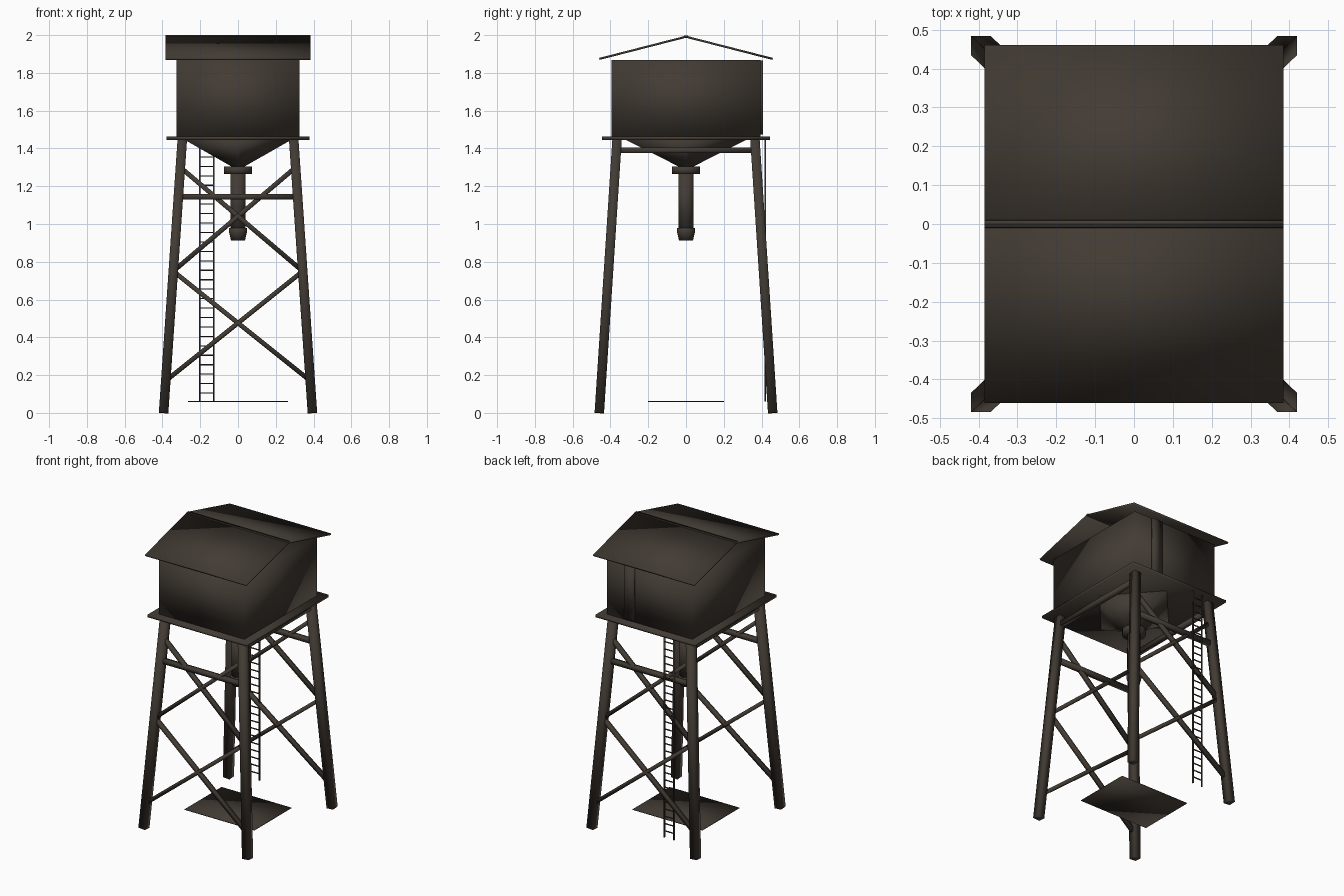
import bpy, bmesh, math
from mathutils import Vector, Matrix

if "Cube" in bpy.data.objects:
    bpy.data.objects.remove(bpy.data.objects["Cube"])

wood = bpy.data.materials.new("dark_brown_wood")
wood.diffuse_color = (0.055, 0.044, 0.034, 1)
wood.use_nodes = True
wood.node_tree.nodes["Principled BSDF"].inputs["Base Color"].default_value = wood.diffuse_color


def finish(name, bm):
    """Turn a bmesh into a named, smooth shaded object."""
    bmesh.ops.recalc_face_normals(bm, faces=bm.faces)
    for f in bm.faces:
        f.smooth = True
    me = bpy.data.meshes.new(name)
    bm.to_mesh(me)
    bm.free()
    me.materials.append(wood)
    ob = bpy.data.objects.new(name, me)
    bpy.context.collection.objects.link(ob)
    return ob


def box(name, lo, hi):
    lo, hi = Vector(lo), Vector(hi)
    bm = bmesh.new()
    bmesh.ops.create_cube(bm, size=1, matrix=Matrix.Translation((lo + hi) / 2)
                          @ Matrix.Diagonal((*(hi - lo), 1)))
    return finish(name, bm)


def beam(name, a, b, w, h, side=(1, 0, 0)):
    """Box from a to b; w is its size along side, h across it."""
    a, b = Vector(a), Vector(b)
    z = (b - a).normalized()
    x = Vector(side)
    x = (x - z * x.dot(z)).normalized()
    y = z.cross(x)
    rot = Matrix((x, y, z)).transposed().to_4x4()
    bm = bmesh.new()
    bmesh.ops.create_cube(bm, size=1, matrix=Matrix.Translation((a + b) / 2) @ rot
                          @ Matrix.Diagonal((w, h, (b - a).length, 1)))
    return finish(name, bm)


def lathe(name, rings, n, scale_y=1):
    """Stack of (radius, z) rings with capped ends."""
    bm = bmesh.new()
    loops = [[bm.verts.new((r * math.cos(2 * math.pi * i / n),
                            r * scale_y * math.sin(2 * math.pi * i / n), z))
              for i in range(n)] for r, z in rings]
    for a, b in zip(loops, loops[1:]):
        for i in range(n):
            j = (i + 1) % n
            bm.faces.new((a[i], a[j], b[j], b[i]))
    bm.faces.new(loops[0])
    bm.faces.new(loops[-1])
    return finish(name, bm)


def leg_point(sx, sy, z):
    """Centre of a splayed leg at height z."""
    t = z / 1.447
    return Vector((sx * (0.394 - 0.099 * t), sy * (0.459 - 0.094 * t), z))


# Tank, platform and roof slabs
box("tank", (-0.325, -0.395, 1.46), (0.325, 0.395, 1.867))
box("platform", (-0.378, -0.445, 1.446), (0.378, 0.445, 1.462))
for s, n in ((-1, "front"), (1, "back")):
    beam(n + "_roof", (0, s * 0.459, 1.874), (0, -s * 0.010, 1.994), 0.77, 0.011)

# Hatch strip on the back of the tank
box("tank_strip", (0.11, 0.393, 1.475), (0.187, 0.408, 1.865))

# Four splayed legs
for sx in (-1, 1):
    for sy in (-1, 1):
        beam("leg", leg_point(sx, sy, 0), leg_point(sx, sy, 1.447), 0.05, 0.05)

# Cross braces and rails on the front and back
for sy in (-1, 1):
    for z0, z1 in ((0.17, 0.75), (0.75, 1.30)):
        for sx in (-1, 1):
            beam("cross_brace", leg_point(sx, sy, z0), leg_point(-sx, sy, z1),
                 0.025, 0.025, (0, 1, 0))
    beam("cross_rail", leg_point(-1, sy, 1.145), leg_point(1, sy, 1.145),
         0.03, 0.03, (0, 1, 0))

# Upper side rails
for sx in (-1, 1):
    beam("side_rail", leg_point(sx, -1, 1.39), leg_point(sx, 1, 1.39), 0.03, 0.03)

# Hopper, collar, pipe and spout
lathe("hopper", [(0.285, 1.447), (0.03, 1.302)], 4, 1.13)
lathe("pipe_collar", [(0.074, 1.265), (0.074, 1.304)], 16)
lathe("pipe", [(0.041, 0.96), (0.041, 1.27)], 16)
lathe("spout", [(0.037, 0.913), (0.047, 0.955), (0.047, 0.98)], 16)

# Ladder on the back
for x in (-0.202, -0.129):
    box("ladder_rail", (x - 0.004, 0.415, 0.06), (x + 0.004, 0.424, 1.447))
for i in range(27):
    z = 0.105 + i * 0.05
    box("ladder_rung", (-0.202, 0.417, z - 0.003), (-0.129, 0.423, z + 0.003))

# Panel between the feet
box("ground_panel", (-0.265, -0.2, 0.058), (0.265, 0.2, 0.063))
